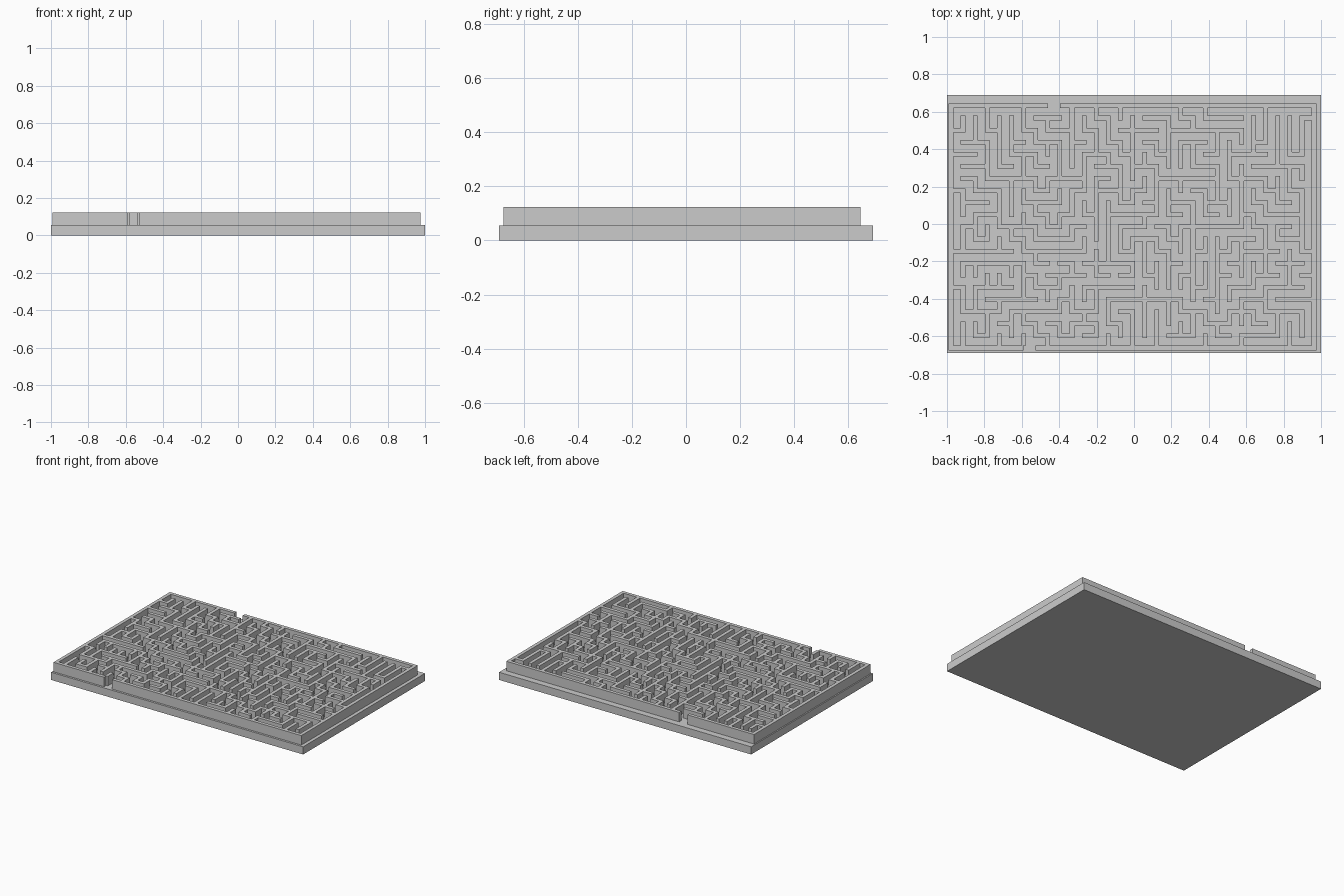
import bpy, bmesh, random

if "Cube" in bpy.data.objects:
    bpy.data.objects.remove(bpy.data.objects["Cube"])

random.seed(7)
COLS, ROWS = 30, 20
PITCH, THICK = 0.0647, 0.025
X0, Y0 = -0.991, -0.675           # outer corner of the maze walls
BASE_TOP, WALL_TOP = 0.055, 0.123
ENTRY_COL, EXIT_COL = 6, 8


def finish(bm, name):
    bmesh.ops.recalc_face_normals(bm, faces=bm.faces)
    mesh = bpy.data.meshes.new(name)
    bm.to_mesh(mesh)
    bm.free()
    bpy.context.collection.objects.link(bpy.data.objects.new(name, mesh))


# Base plate
bm = bmesh.new()
bmesh.ops.create_cube(bm, size=1)
for v in bm.verts:
    v.co.x *= 2
    v.co.y *= 1.38
    v.co.z = (v.co.z + 0.5) * BASE_TOP
finish(bm, "base_plate")

# Maze passages: grow a spanning tree over the cells
start = (COLS // 2, ROWS // 2)
seen, active, passages = {start}, [start], []
while active:
    i = len(active) - 1 if random.random() < 0.8 else random.randrange(len(active))
    x, y = active[i]
    options = [(dx, dy) for dx, dy in ((1, 0), (-1, 0), (0, 1), (0, -1))
               if 0 <= x + dx < COLS and 0 <= y + dy < ROWS
               and (x + dx, y + dy) not in seen]
    if not options:
        active.pop(i)
        continue
    dx, dy = random.choice(options)
    seen.add((x + dx, y + dy))
    active.append((x + dx, y + dy))
    passages.append((x, y, dx, dy))

# Wall plan: each pitch is two half-wall strips followed by one corridor strip
plan = {(i, j) for i in range(COLS * 3 + 2) for j in range(ROWS * 3 + 2)
        if i % 3 < 2 or j % 3 < 2}
for x, y, dx, dy in passages:
    for k in (0, 1):
        if dx:
            plan.discard((3 * (x + max(dx, 0)) + k, 3 * y + 2))
        else:
            plan.discard((3 * x + 2, 3 * (y + max(dy, 0)) + k))

# Openings in the front and back outer walls
for col, row in ((ENTRY_COL, 0), (EXIT_COL, ROWS)):
    for i in (1, 2, 3):
        for k in (0, 1):
            plan.discard((3 * col + i, 3 * row + k))

# Maze walls: one connected footprint raised to height
bm = bmesh.new()
corners = {}


def corner(i, j):
    if (i, j) not in corners:
        x = X0 + (i // 3) * PITCH + (i % 3) * THICK / 2
        y = Y0 + (j // 3) * PITCH + (j % 3) * THICK / 2
        corners[i, j] = bm.verts.new((x, y, BASE_TOP - 0.005))
    return corners[i, j]


for i, j in sorted(plan):
    bm.faces.new([corner(i, j), corner(i + 1, j),
                  corner(i + 1, j + 1), corner(i, j + 1)])
raised = bmesh.ops.extrude_face_region(bm, geom=bm.faces[:], use_keep_orig=True)
for v in raised["geom"]:
    if isinstance(v, bmesh.types.BMVert):
        v.co.z = WALL_TOP
finish(bm, "maze_walls")
